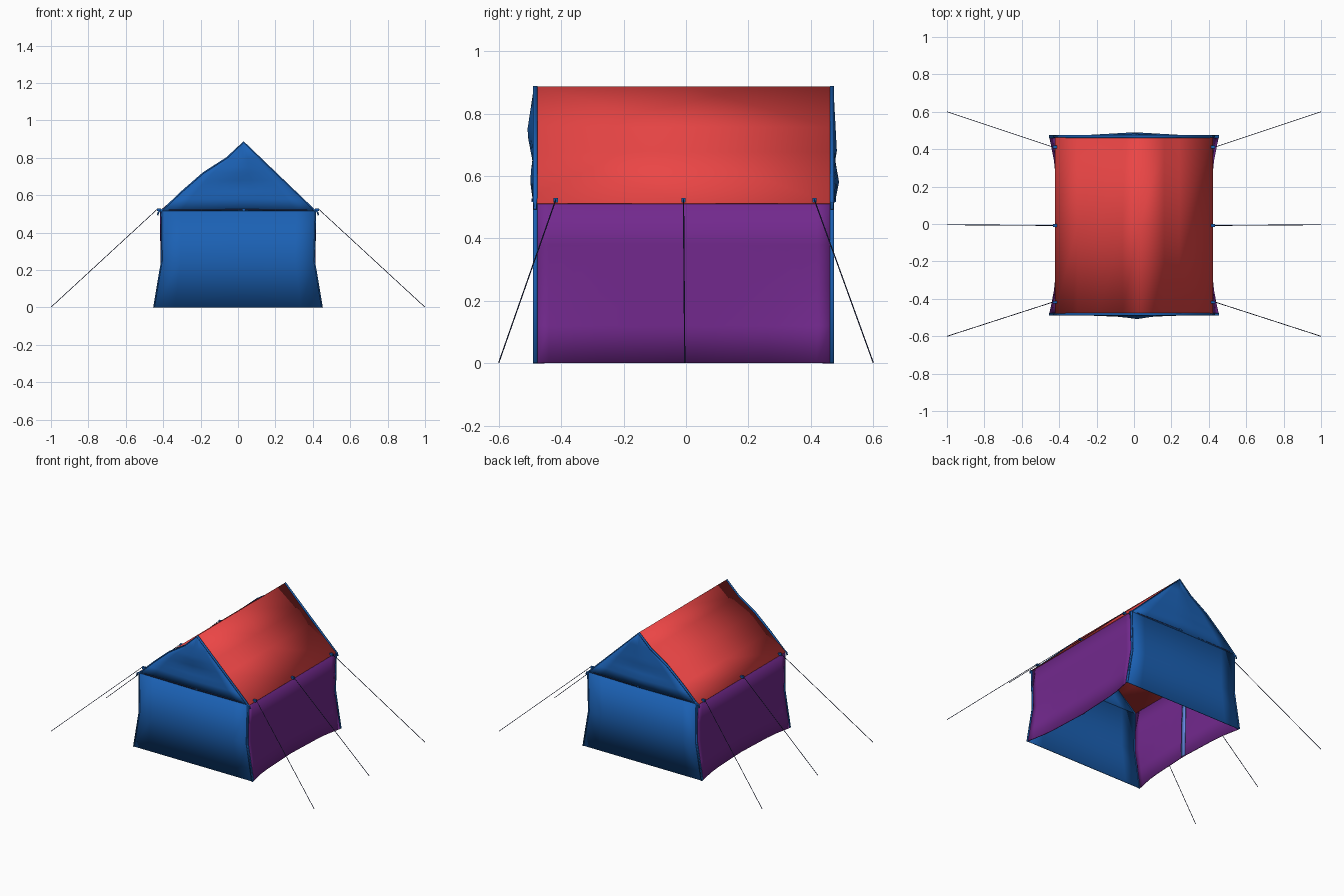
import bpy
from mathutils import Vector

if "Cube" in bpy.data.objects:
    bpy.data.objects.remove(bpy.data.objects["Cube"])

def mat(name, c):
    m = bpy.data.materials.new(name)
    m.diffuse_color = (*c, 1)
    m.use_nodes = True
    m.node_tree.nodes["Principled BSDF"].inputs["Base Color"].default_value = m.diffuse_color
    return m

BLUE = mat("blue_canvas", (0.011, 0.12, 0.46))
RED = mat("red_canvas", (0.83, 0.06, 0.06))
PURPLE = mat("purple_canvas", (0.17, 0.022, 0.27))
PALE = mat("pale_blue_tape", (0.12, 0.25, 0.75))
ROPE = mat("dark_rope", (0.02, 0.03, 0.10))

def interp(pts, v):
    for (a, fa), (b, fb) in zip(pts, pts[1:]):
        if v <= b:
            return fa + (fb - fa) * max(0, (v - a) / (b - a))
    return pts[-1][1]

def sheet(name, us, vs, fn, m, thick=0.005):
    """Cloth panel: a grid evaluated by fn, given a little thickness."""
    verts = [fn(u, v) for u in us for v in vs]
    n = len(vs)
    faces = [(i * n + j, i * n + j + 1, (i + 1) * n + j + 1, (i + 1) * n + j)
             for i in range(len(us) - 1) for j in range(n - 1)]
    me = bpy.data.meshes.new(name)
    me.from_pydata(verts, [], faces)
    me.materials.append(m)
    ob = bpy.data.objects.new(name, me)
    bpy.context.collection.objects.link(ob)
    mod = ob.modifiers.new("thickness", 'SOLIDIFY')
    mod.thickness, mod.offset = thick, 0
    bpy.context.view_layer.objects.active = ob
    bpy.ops.object.select_all(action='DESELECT')
    ob.select_set(True)
    bpy.ops.object.shade_smooth_by_angle()
    return ob

def tube(name, pts, r, m):
    cu = bpy.data.curves.new(name, 'CURVE')
    cu.dimensions, cu.bevel_depth, cu.bevel_resolution = '3D', r, 1
    cu.use_fill_caps = True
    sp = cu.splines.new('POLY')
    sp.points.add(len(pts) - 1)
    for p, co in zip(sp.points, pts):
        p.co = (*co, 1)
    cu.materials.append(m)
    ob = bpy.data.objects.new(name, cu)
    bpy.context.collection.objects.link(ob)

def box(name, loc, size, m):
    bpy.ops.mesh.primitive_cube_add(size=1, location=loc)
    ob = bpy.context.object
    ob.name, ob.scale = name, size
    ob.data.materials.append(m)

# Cross-section of the tent, as x for each height z
APEX = (0.03, 0.885)
LEFT = [(0, -0.45), (0.25, -0.408), (0.515, -0.41), (0.62, -0.30), (0.72, -0.185), (0.80, -0.06), (APEX[1], APEX[0])]
RIGHT = [(0, 0.45), (0.25, 0.408), (0.515, 0.415), (APEX[1], APEX[0])]
Y0, Y1 = -0.478, 0.462

# Roof slopes, gently sagging
slopes = {"left_roof": [(-0.42, 0.512), (-0.30, 0.615), (-0.185, 0.715), (-0.06, 0.80), APEX],
          "right_roof": [APEX, (0.16, 0.755), (0.24, 0.675), (0.42, 0.512)]}
for name, prof in slopes.items():
    sheet(name, prof, (Y0, 0, Y1), lambda p, y: (p[0], y, p[1]), RED)

# Side walls: bottom corners flare outward, middle drawn in
ys = [Y0, -0.44, -0.36, -0.28, -0.14, -0.01, 0.12, 0.26, 0.34, 0.42, Y1]
base = [(0, 0.405), (0.28, 0.418), (0.36, 0.427), (0.47, 0.45)]
mid = [(0, 0.412), (0.47, 0.408)]
for side, s in (("left", -1), ("right", 1)):
    def wall(y, z, s=s):
        a = abs(y + 0.008)
        return (s * interp([(0, interp(base, a)), (0.25, interp(mid, a)), (0.515, 0.415)], z), y, z)
    sheet(side + "_wall", ys, (0, 0.12, 0.25, 0.38, 0.515), wall, PURPLE)

    # Inner reinforcing tape at the middle of the wall
    sheet(side + "_wall_tape", (-0.025, 0.01), (0.002, 0.25, 0.51),
          lambda y, z: (wall(y, z)[0] - s * 0.006, y, z), PALE, 0.003)

# End panels, a lower wall and a billowing gable flap above
ts = [i / 8 for i in range(9)]
bulges = {"front": [(0.51, 0.004), (0.59, 0.015), (0.65, 0.007), (0.74, 0.024), (0.885, 0.002)],
          "back": [(0.51, 0.006), (0.58, 0.02), (0.65, 0.008), (0.68, 0.013), (0.885, 0.002)]}
for end, yb, d in (("front", -0.483, -1), ("back", 0.468, 1)):
    def panel(t, z, out):
        l, r = interp(LEFT, z), interp(RIGHT, z)
        return (l + (r - l) * t, yb + d * out * (1 - abs(2 * t - 1)), z)
    sheet(end + "_lower_panel", ts, (0, 0.25, 0.515),
          lambda t, z: panel(t, z, 0.004 if z > 0.1 else 0), BLUE)
    sheet(end + "_gable", ts, (0.515, 0.58, 0.62, 0.65, 0.68, 0.72, 0.75, 0.80, APEX[1]),
          lambda t, z: panel(t, z, interp(bulges[end], z)), BLUE)

    # Seam across the eaves height with a small toggle
    tube(end + "_seam", [(-0.37, yb - 0 + d * 0.002, 0.52), (0.03, yb + d * 0.008, 0.523),
                         (0.37, yb + d * 0.002, 0.52)], 0.003, ROPE)
    box(end + "_toggle", (0.03, yb + d * 0.009, 0.522), (0.014, 0.008, 0.012), BLUE)

    # Edge binding wrapping the corners and the gable rim
    rim = [(x, z) for z, x in LEFT] + [(x, z) for z, x in reversed(RIGHT[:-1])]
    sheet(end + "_edge_binding", rim, (yb - 0.007, yb + 0.007),
          lambda p, y: (p[0], y, p[1]), BLUE, 0.007)
    for side, s in (("left", -1), ("right", 1)):
        tube(f"{end}_{side}_eave_tip", [(s * 0.40, yb, 0.525), (s * 0.425, yb, 0.51), (s * 0.43, yb, 0.493)], 0.005, BLUE)

# Guy ropes with their attachment tabs
for s, side in ((-1, "left"), (1, "right")):
    for y, g, where in ((-0.418, -0.6, "front"), (-0.008, -0.004, "middle"), (0.412, 0.6, "back")):
        box(f"{side}_{where}_tab", (s * 0.422, y, 0.522), (0.022, 0.014, 0.014), BLUE)
        tube(f"{side}_{where}_rope", [(s * 0.425, y, 0.525), (s * 0.435, y, 0.522), (s * 0.999, g, 0.002)], 0.002, ROPE)
